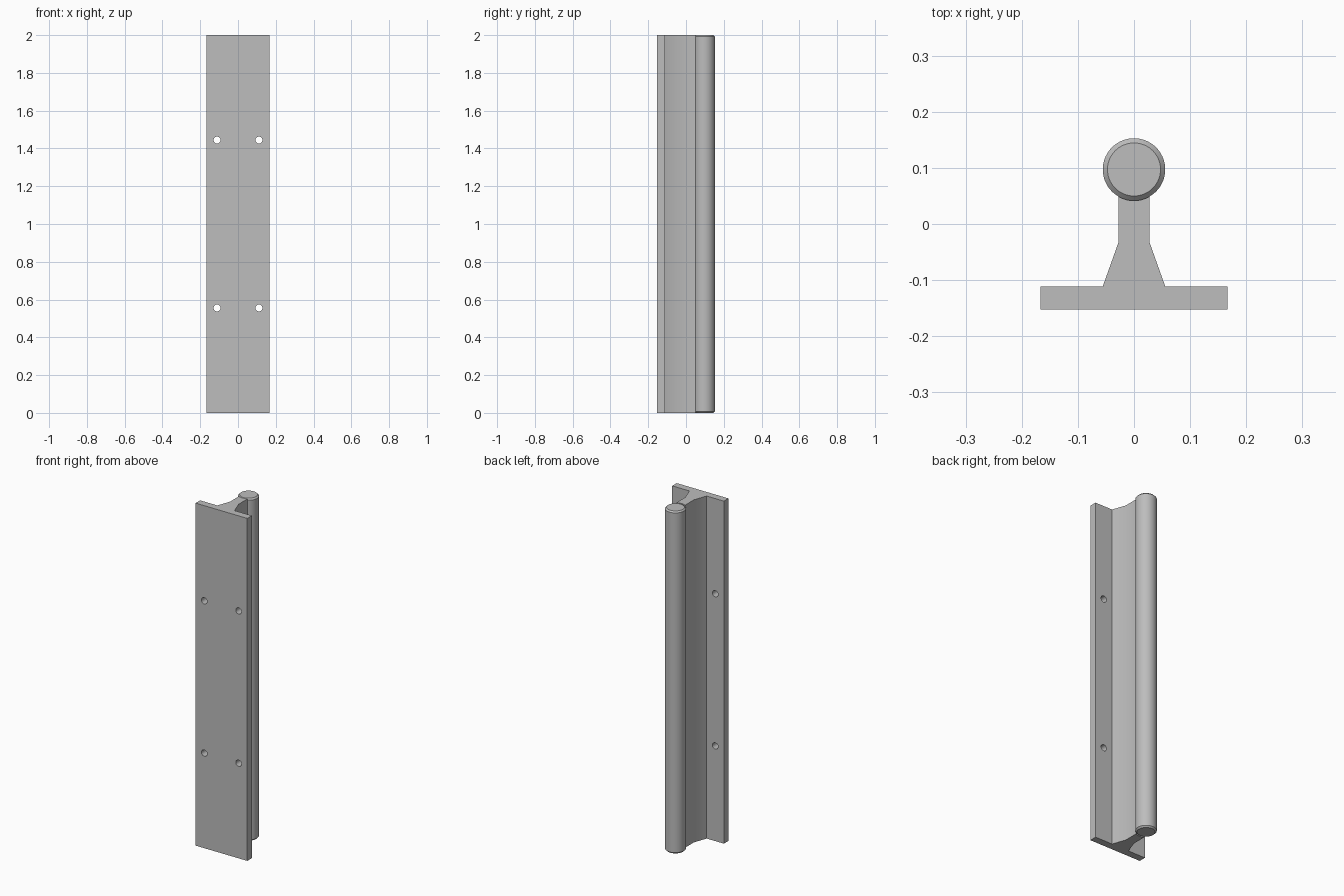
import bpy, bmesh, math
from mathutils import Matrix

HEIGHT = 2.0
ROD_Y, ROD_R, CHAMFER = 0.0972, 0.0556, 0.0083
BACK, FRONT = -0.111, -0.1528        # mounting plate faces
WEB = 0.0278                         # half thickness of the web

cube = bpy.data.objects.get("Cube")
if cube:
    bpy.data.objects.remove(cube, do_unlink=True)

grey = bpy.data.materials.new("plain grey metal")
grey.use_nodes = True
colour = (0.51, 0.51, 0.51, 1)
grey.diffuse_color = colour
grey.node_tree.nodes["Principled BSDF"].inputs["Base Color"].default_value = colour


def make_object(name, bm):
    bmesh.ops.recalc_face_normals(bm, faces=bm.faces)
    mesh = bpy.data.meshes.new(name)
    bm.to_mesh(mesh)
    bm.free()
    mesh.materials.append(grey)
    obj = bpy.data.objects.new(name, mesh)
    bpy.context.collection.objects.link(obj)
    return obj


def activate(obj):
    bpy.ops.object.select_all(action='DESELECT')
    obj.select_set(True)
    bpy.context.view_layer.objects.active = obj


def smooth(obj):
    activate(obj)
    bpy.ops.object.shade_smooth_by_angle(angle=math.radians(30))


# Bracket: half profile mirrored, with a cradle arc that hugs the rod
half = [(0.1667, FRONT), (0.1667, BACK), (0.0556, BACK), (WEB, -0.033)]
arc = []
for i in range(13):
    a = math.radians(300 - 5 * i)
    arc.append((ROD_R * math.cos(a), ROD_Y + ROD_R * math.sin(a)))
profile = half + arc + [(-x, y) for x, y in reversed(half)]

bm = bmesh.new()
base = bm.faces.new([bm.verts.new((x, y, 0)) for x, y in profile])
top = bmesh.ops.extrude_face_region(bm, geom=[base])["geom"]
bmesh.ops.translate(bm, vec=(0, 0, HEIGHT),
                    verts=[v for v in top if isinstance(v, bmesh.types.BMVert)])
bracket = make_object("mounting_bracket", bm)

# Screw holes through the plate
bm = bmesh.new()
for x in (-0.111, 0.111):
    for z in (0.5556, 1.4444):
        place = Matrix.Translation((x, (FRONT + BACK) / 2, z)) @ Matrix.Rotation(math.pi / 2, 4, 'X')
        bmesh.ops.create_cone(bm, cap_ends=True, segments=32, radius1=0.0185,
                              radius2=0.0185, depth=0.1, matrix=place)
cutter = make_object("screw_hole_cutter", bm)
cutter.hide_render = True

activate(bracket)
cut = bracket.modifiers.new("screw_holes", 'BOOLEAN')
cut.operation = 'DIFFERENCE'
cut.solver = 'EXACT'
cut.object = cutter
bpy.ops.object.modifier_apply(modifier=cut.name)
bpy.data.objects.remove(cutter, do_unlink=True)
smooth(bracket)

# Round rod with chamfered ends
bm = bmesh.new()
bmesh.ops.create_cone(bm, cap_ends=True, segments=72, radius1=ROD_R, radius2=ROD_R,
                      depth=HEIGHT, matrix=Matrix.Translation((0, ROD_Y, HEIGHT / 2)))
rims = [e for e in bm.edges if abs(e.verts[0].co.z - e.verts[1].co.z) < 0.001]
bmesh.ops.bevel(bm, geom=rims, offset=CHAMFER, segments=1, affect='EDGES')
smooth(make_object("round_rod", bm))
